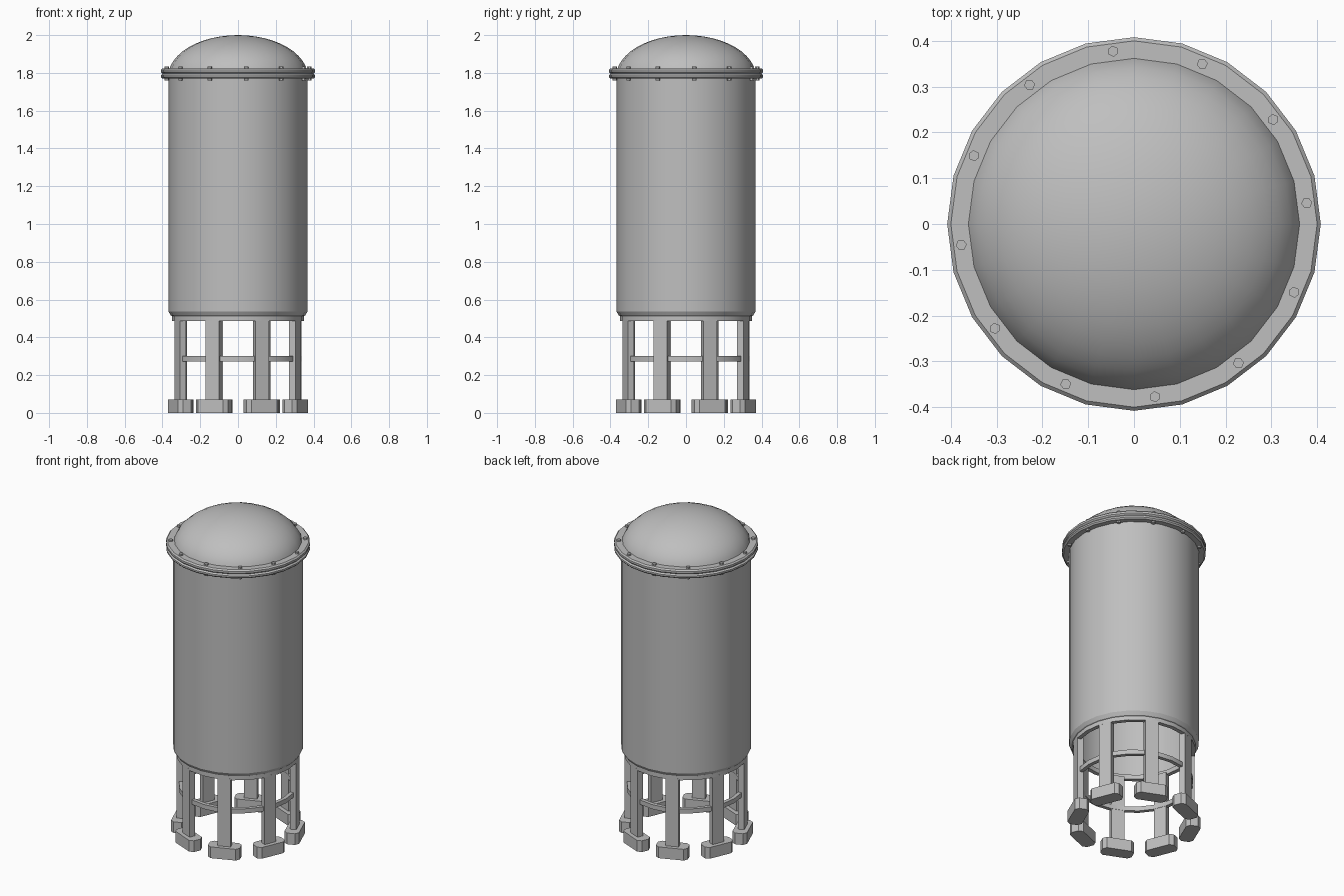
import bpy, bmesh
from math import sin, cos, pi, radians
from mathutils import Matrix

cube = bpy.data.objects.get("Cube")
if cube:
    bpy.data.objects.remove(cube, do_unlink=True)

SIDES = 24
TWIST = radians(-0.6)

grey = bpy.data.materials.new("plain_grey")
grey.use_nodes = True
colour = (0.52, 0.52, 0.52, 1)
grey.diffuse_color = colour
grey.node_tree.nodes["Principled BSDF"].inputs["Base Color"].default_value = colour


def finish(name, bm, matrix=None, recalc=True):
    """Turn a bmesh into a shaded object."""
    if recalc:
        bmesh.ops.recalc_face_normals(bm, faces=bm.faces)
    mesh = bpy.data.meshes.new(name)
    bm.to_mesh(mesh)
    bm.free()
    if matrix:
        mesh.transform(matrix)
    mesh.materials.append(grey)
    mesh.polygons.foreach_set("use_smooth", [True] * len(mesh.polygons))
    mesh.set_sharp_from_angle(angle=radians(28))
    obj = bpy.data.objects.new(name, mesh)
    bpy.context.collection.objects.link(obj)
    return obj


def lathe(name, profile, closed=False):
    """Revolve (radius, height) points round z; upward profiles face outward."""
    bm = bmesh.new()
    rings = []
    for r, z in profile:
        if r == 0:
            rings.append([bm.verts.new((0, 0, z))] * SIDES)
        else:
            rings.append([bm.verts.new((r * cos(2 * pi * i / SIDES), r * sin(2 * pi * i / SIDES), z))
                          for i in range(SIDES)])
    pairs = list(zip(rings, rings[1:]))
    if closed:
        pairs.append((rings[-1], rings[0]))
    for a, b in pairs:
        for i in range(SIDES):
            j = (i + 1) % SIDES
            corners = [a[i], a[j], b[j], b[i]]
            bm.faces.new(list(dict.fromkeys(corners)))
    return finish(name, bm, recalc=closed)


def prism(name, outline, z0, z1, matrix):
    """Extrude a flat outline from z0 to z1."""
    bm = bmesh.new()
    base = bm.faces.new([bm.verts.new((x, y, z0)) for x, y in outline])
    top = bmesh.ops.extrude_face_region(bm, geom=[base])["geom"]
    bmesh.ops.translate(bm, vec=(0, 0, z1 - z0),
                        verts=[v for v in top if isinstance(v, bmesh.types.BMVert)])
    return finish(name, bm, matrix)


def block_outline(depth, width, cut):
    """Rectangle with chamfered corners, depth along x."""
    a, b = depth / 2, width / 2
    if cut == 0:
        return [(-a, -b), (a, -b), (a, b), (-a, b)]
    return [(a, cut - b), (a, b - cut), (a - cut, b), (cut - a, b),
            (-a, b - cut), (-a, cut - b), (cut - a, -b), (a - cut, -b)]


def around(angle, radius):
    return Matrix.Rotation(angle, 4, "Z") @ Matrix.Translation((radius, 0, 0))


# Tank shell, open underneath
lathe("tank_body", [(0.35, 0.513), (0.356, 0.516), (0.368, 0.537), (0.368, 1.78)])

# Domed lid
STEPS = 12
lathe("dome_lid", [(0.37 * cos(t), 1.78 + 0.22 * sin(t))
                   for t in (pi / 2 * k / STEPS for k in range(1, STEPS))] + [(0, 2.0)])

# Paired rim flanges with a bevelled outer edge
for name, low, high in (("lower_flange", 1.77, 1.796), ("upper_flange", 1.796, 1.824)):
    c = 0.008
    lathe(name, [(0.358, low), (0.40, low), (0.408, low + c),
                 (0.408, high - c), (0.40, high), (0.358, high)], closed=True)

# Hoops at the tank base and between the legs
for name, inner, outer, low, high in (("base_ring", 0.325, 0.35, 0.487, 0.515),
                                      ("brace_ring", 0.312, 0.335, 0.273, 0.301)):
    lathe(name, [(inner, low), (outer, low), (outer, high), (inner, high)], closed=True)

# Hexagonal flange bolts
hexagon = [(0.012 * cos(k * pi / 3), 0.012 * sin(k * pi / 3)) for k in range(6)]
for k in range(12):
    prism(f"flange_bolt_{k + 1}", hexagon, 1.76, 1.834,
          around(radians(7.5 + 30 * k) + TWIST, 0.38))

# Legs standing on chamfered feet
for k in range(8):
    place = around(radians(22.5 + 45 * k) + TWIST, 0.329)
    prism(f"leg_{k + 1}", block_outline(0.036, 0.077, 0), 0.06, 0.495, place)
    prism(f"foot_{k + 1}", block_outline(0.085, 0.185, 0.02), 0, 0.07, place)
